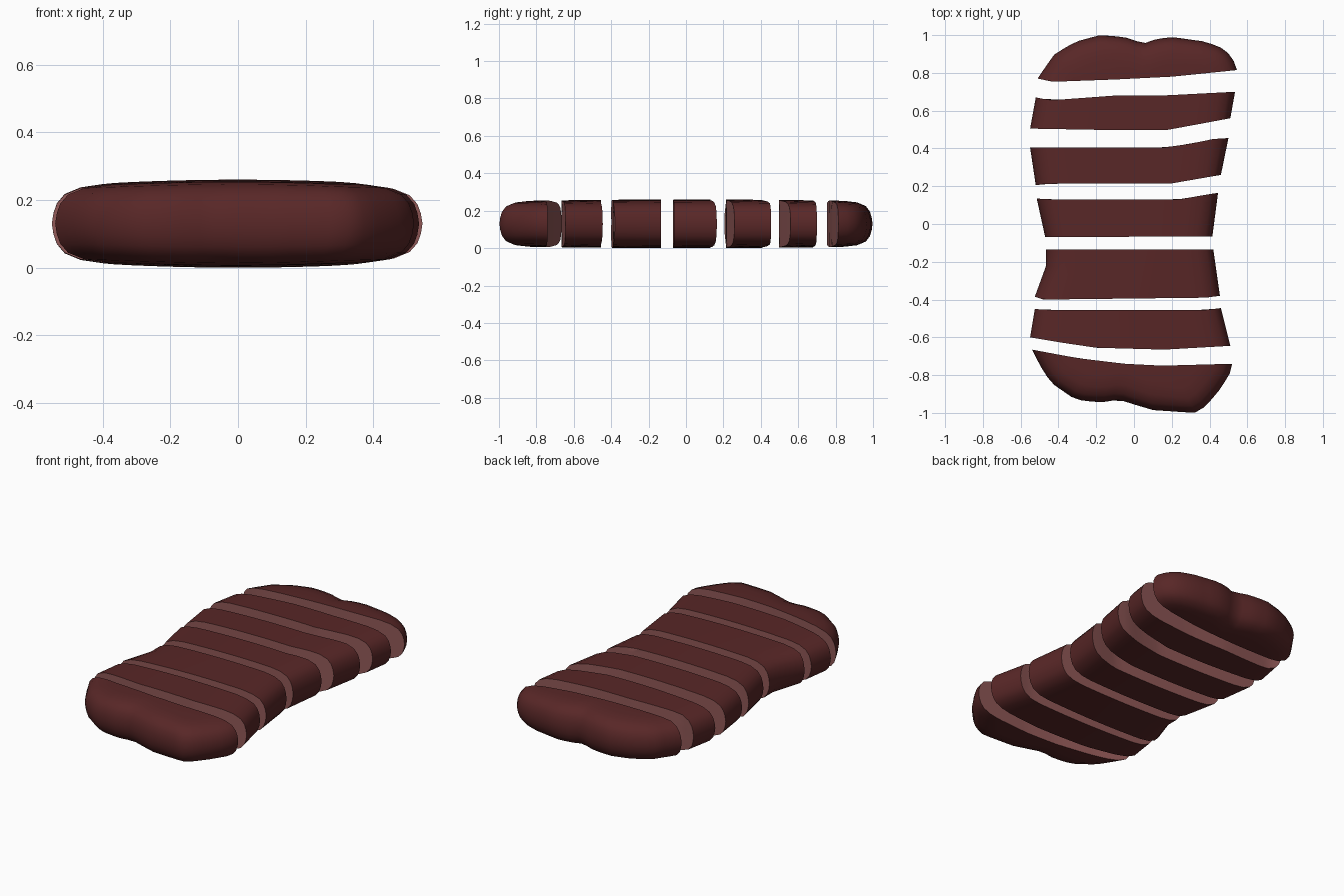
import bpy, bmesh
from mathutils import Vector

if "Cube" in bpy.data.objects:
    bpy.data.objects.remove(bpy.data.objects["Cube"])

N = 24  # samples across each slice


def material(name, col):
    m = bpy.data.materials.new(name)
    m.diffuse_color = (*col, 1)
    m.use_nodes = True
    m.node_tree.nodes["Principled BSDF"].inputs["Base Color"].default_value = m.diffuse_color
    return m


CRUST = material("dark brown crust", (0.098, 0.020, 0.020))
FLESH = material("pink cut meat", (0.28, 0.098, 0.095))

# Rounded rim: (inset, fraction of half thickness), mirrored below
RIM = [(0, 0), (.005, .3), (.015, .56), (.038, .8), (.085, .95), (.15, 1)]
LEVELS = [(d, -f) for d, f in RIM[:0:-1]] + RIM


def y_at(line, x):
    """Height of a left-to-right cut line at x."""
    for (x0, y0), (x1, y1) in zip(line, line[1:]):
        if x <= x1:
            break
    return y0 + (y1 - y0) * (x - x0) / (x1 - x0)


def cut_row(line, inset):
    a, b = line[0][0] + inset, line[-1][0] - inset
    xs = [a + (b - a) * i / N for i in range(N + 1)]
    return [(x, y_at(line, x)) for x in xs]


def along(line):
    """Even samples by length along an outline."""
    pts = [Vector(p) for p in line]
    lens = [(b - a).length for a, b in zip(pts, pts[1:])]
    total, out = sum(lens), []
    for i in range(N + 1):
        s = total * i / N
        for k, l in enumerate(lens):
            if s <= l or k == len(lens) - 1:
                out.append(pts[k].lerp(pts[k + 1], min(1, s / l)))
                break
            s -= l
    return out


def outer_row(line, cut, inset):
    """Rounded end outline, pulled in towards the cut line."""
    out = []
    for p in along(line):
        t = Vector((p.x * .6, y_at(cut, p.x * .6)))
        v = t - p
        out.append(tuple(p + v.normalized() * min(inset, v.length * .8)))
    ends = cut_row(cut, inset)
    out[0], out[-1] = ends[0], ends[-1]
    return out


def height(x, y, f):
    return .13 + f * (.13 - .018 * (x / .5) ** 2 - .010 * y * y)


def make_slice(name, front, back, mid=None, outer=None):
    """Loft between front and back lines; outer names the uncut end."""
    lines = [front] + ([mid] if mid else []) + [back]
    bm = bmesh.new()
    grid = []
    for j, line in enumerate(lines):
        row = []
        for d, f in LEVELS:
            if outer == "front" and j == 0:
                pts = outer_row(line, back, d)
            elif outer == "back" and j == len(lines) - 1:
                pts = outer_row(line, front, d)
            else:
                pts = cut_row(line, d)
            row.append([bm.verts.new((x, y, height(x, y, f))) for x, y in pts])
        grid.append(row)

    def quad(a, b, c, d, mi):
        bm.faces.new((a, b, c, d)).material_index = mi

    for lo, hi in zip(grid, grid[1:]):
        for i in range(N):  # top and bottom
            for k in (0, -1):
                quad(lo[k][i], lo[k][i + 1], hi[k][i + 1], hi[k][i], 0)
        for k in range(len(LEVELS) - 1):  # left and right rims
            for i in (0, N):
                quad(lo[k][i], hi[k][i], hi[k + 1][i], lo[k + 1][i], 0)
    for row, end in ((grid[0], "front"), (grid[-1], "back")):  # cut or rounded ends
        for k in range(len(LEVELS) - 1):
            for i in range(N):
                quad(row[k][i], row[k][i + 1], row[k + 1][i + 1], row[k + 1][i],
                     0 if outer == end else 1)
    bmesh.ops.remove_doubles(bm, verts=bm.verts, dist=1e-4)
    bmesh.ops.recalc_face_normals(bm, faces=bm.faces)
    me = bpy.data.meshes.new(name)
    bm.to_mesh(me)
    bm.free()
    me.materials.append(CRUST)
    me.materials.append(FLESH)
    ob = bpy.data.objects.new(name, me)
    bpy.context.collection.objects.link(ob)
    bpy.ops.object.select_all(action='DESELECT')
    ob.select_set(True)
    bpy.context.view_layer.objects.active = ob
    bpy.ops.object.shade_smooth_by_angle(angle=0.7)


# Front end piece
make_slice("front_end_slice",
           [(-.54, -.665), (-.5, -.745), (-.44, -.84), (-.31, -.93), (-.18, -.945),
            (-.08, -.93), (0, -.955), (.1, -.985), (.32, -1), (.38, -.965),
            (.46, -.87), (.52, -.77), (.52, -.74)],
           [(-.54, -.665), (-.3, -.71), (-.05, -.74), (.15, -.75), (.52, -.74)],
           outer="front")
# Middle slices, front to back
make_slice("slice_2",
           [(-.55, -.6), (-.37, -.63), (-.2, -.655), (.16, -.665), (.51, -.645)],
           [(-.525, -.45), (-.45, -.455), (.38, -.455), (.46, -.445)])
make_slice("slice_3",
           [(-.525, -.385), (-.48, -.4), (.38, -.39), (.455, -.38)],
           [(-.465, -.135), (.42, -.135)],
           mid=[(-.465, -.22), (.432, -.22)])
make_slice("slice_4",
           [(-.47, -.07), (.415, -.065)],
           [(-.515, .135), (-.45, .13), (.24, .13), (.38, .155), (.445, .165)])
make_slice("slice_5",
           [(-.52, .205), (-.47, .213), (.2, .215), (.46, .26)],
           [(-.55, .405), (.16, .405), (.3, .425), (.42, .45), (.5, .455)])
make_slice("slice_6",
           [(-.55, .505), (-.1, .497), (.17, .497), (.35, .53), (.51, .56)],
           [(-.52, .67), (-.44, .655), (-.1, .68), (.15, .68), (.535, .7)])
# Back end piece
make_slice("back_end_slice",
           [(-.51, .77), (-.43, .753), (-.1, .765), (.2, .78), (.35, .795), (.545, .815)],
           [(-.51, .77), (-.47, .83), (-.42, .9), (-.31, .965), (-.18, 1), (-.05, .99),
            (.05, .955), (.12, .98), (.2, .99), (.38, .965), (.47, .93), (.52, .885),
            (.545, .815)],
           outer="back")
